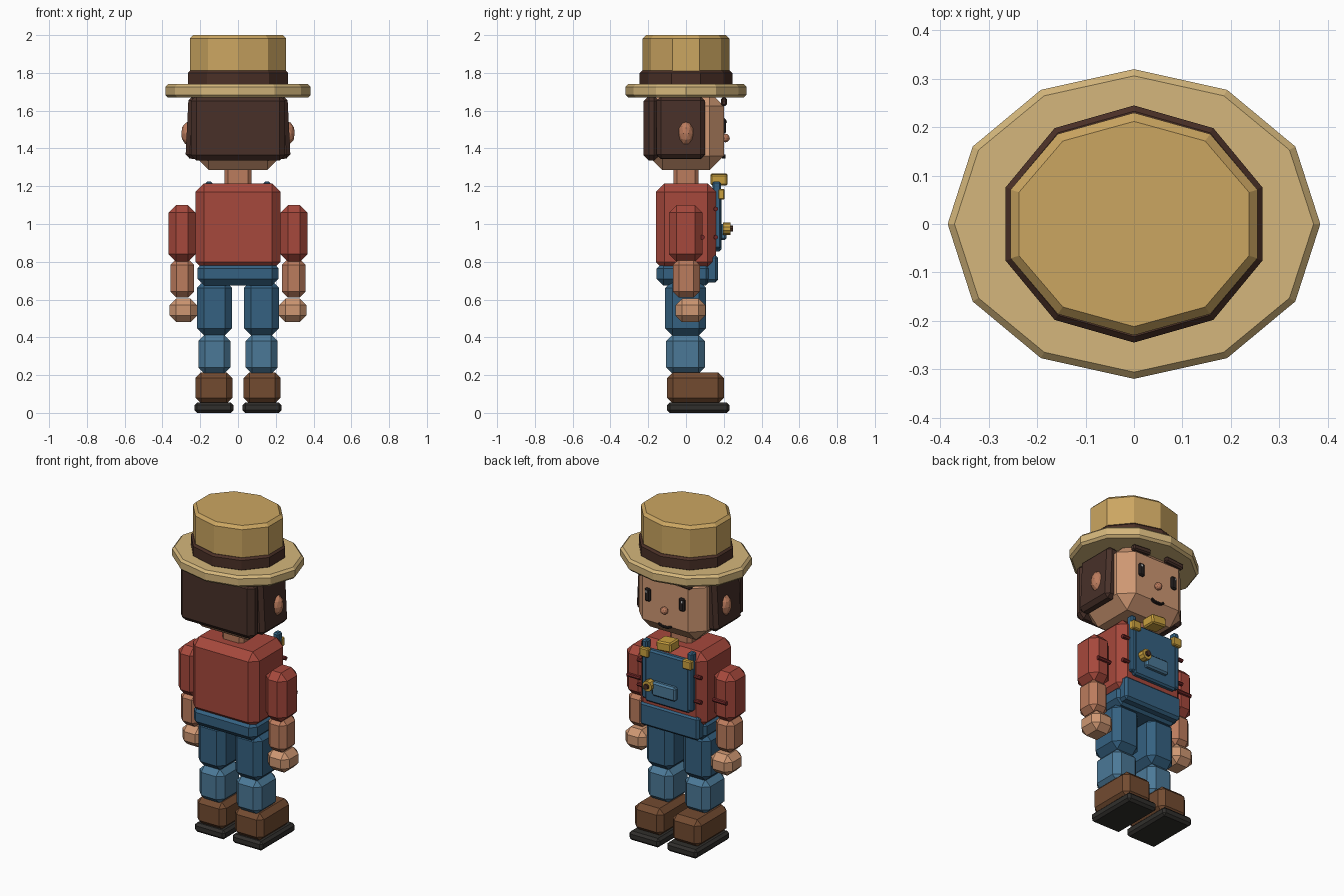
import bpy, bmesh, math
from mathutils import Matrix, Vector

if "Cube" in bpy.data.objects:
    bpy.data.objects.remove(bpy.data.objects["Cube"])

MATS = {}
COL = {
    "straw": (0.60, 0.38, 0.12), "brim": (0.66, 0.47, 0.20), "band": (0.07, 0.03, 0.02),
    "hair": (0.065, 0.03, 0.022), "skin": (0.62, 0.31, 0.17), "skin_dark": (0.50, 0.20, 0.11),
    "shirt": (0.38, 0.065, 0.045), "crease": (0.16, 0.02, 0.02), "denim": (0.035, 0.12, 0.22),
    "denim_light": (0.07, 0.19, 0.31), "boot": (0.17, 0.07, 0.03), "sole": (0.03, 0.028, 0.025),
    "brass": (0.60, 0.36, 0.05), "dark": (0.02, 0.015, 0.015), "white": (0.9, 0.9, 0.9),
}


def mat(key):
    if key not in MATS:
        MATS[key] = bpy.data.materials.new(key)
        MATS[key].diffuse_color = (*COL[key], 1)
    return MATS[key]


def finish(bm, name, colour):
    me = bpy.data.meshes.new(name)
    bm.to_mesh(me)
    bm.free()
    me.materials.append(mat(colour))
    ob = bpy.data.objects.new(name, me)
    bpy.context.collection.objects.link(ob)
    return ob


def box(name, colour, x, y, z, bevel=0.0, roll=0.0):
    """Chamfered box from (min, max) ranges, optionally rolled about y."""
    bm = bmesh.new()
    bmesh.ops.create_cube(bm, size=1)
    bmesh.ops.scale(bm, vec=[b - a for a, b in (x, y, z)], verts=bm.verts)
    if bevel:
        bmesh.ops.bevel(bm, geom=bm.edges[:], offset=bevel, segments=1,
                        affect='EDGES', profile=0.5)
    c = Vector([(a + b) / 2 for a, b in (x, y, z)])
    bm.transform(Matrix.Translation(c) @ Matrix.Rotation(roll, 4, 'Y'))
    return finish(bm, name, colour)


def pair(name, colour, x, y, z, bevel=0.0, roll=0.0):
    """The same box on both sides of x = 0."""
    box(name + "_right", colour, x, y, z, bevel, roll)
    box(name + "_left", colour, (-x[1], -x[0]), y, z, bevel, -roll)


def disc(name, colour, sides, rx, ry, z0, z1, b, b_low=None):
    """Elliptical prism with chamfered rims and a vertex on the y axis."""
    b_low = b if b_low is None else b_low
    bm = bmesh.new()
    rings = []
    for inset, z in ((b_low, z0), (0, z0 + b_low), (0, z1 - b), (b, z1)):
        rings.append([bm.verts.new(((rx - inset) * math.sin(i * math.tau / sides),
                                    (ry - inset) * math.cos(i * math.tau / sides), z))
                      for i in range(sides)])
    for lo, hi in zip(rings, rings[1:]):
        for i in range(sides):
            j = (i + 1) % sides
            bm.faces.new((lo[i], lo[j], hi[j], hi[i]))
    bm.faces.new(rings[0])
    bm.faces.new(rings[-1])
    bmesh.ops.recalc_face_normals(bm, faces=bm.faces)
    return finish(bm, name, colour)


def ball(name, colour, c, r):
    bm = bmesh.new()
    bmesh.ops.create_icosphere(bm, subdivisions=2, radius=1)
    bm.transform(Matrix.Translation(c) @ Matrix.Diagonal((*r, 1)))
    return finish(bm, name, colour)


def rod(name, colour, c, radius, length, axis, sides=8):
    bm = bmesh.new()
    bmesh.ops.create_cone(bm, cap_ends=True, segments=sides, radius1=radius,
                          radius2=radius, depth=length)
    turn = Matrix.Rotation(math.pi / 2, 4, 'Y' if axis == 'X' else 'X')
    bm.transform(Matrix.Translation(c) @ turn)
    return finish(bm, name, colour)


# Boots and legs
pair("sole", "sole", (0.025, 0.23), (-0.10, 0.23), (0, 0.055), 0.014)
pair("boot", "boot", (0.03, 0.225), (-0.10, 0.20), (0.05, 0.215), 0.03)
pair("shin", "denim_light", (0.04, 0.21), (-0.105, 0.10), (0.205, 0.415), 0.035)
pair("thigh", "denim", (0.032, 0.217), (-0.11, 0.107), (0.41, 0.70), 0.038)

# Hips and torso
box("hips", "denim", (-0.215, 0.215), (-0.155, 0.14), (0.675, 0.80), 0.035)
box("waist_panel", "denim", (-0.20, 0.20), (0.10, 0.17), (0.69, 0.835), 0.015)
box("torso", "shirt", (-0.225, 0.225), (-0.16, 0.16), (0.755, 1.215), 0.045)

# Overall bib, straps, pocket and fittings
box("bib", "denim", (-0.15, 0.15), (0.15, 0.187), (0.855, 1.175), 0.01)
box("bib_pocket", "denim_light", (-0.075, 0.085), (0.18, 0.215), (0.915, 1.0), 0.01)
pair("strap", "denim", (0.135, 0.172), (0.14, 0.185), (0.87, 1.225), 0.008)
pair("buckle", "brass", (0.115, 0.175), (0.17, 0.205), (1.13, 1.185), 0.006)
box("collar_clasp", "brass", (-0.05, 0.05), (0.13, 0.22), (1.207, 1.265), 0.008, 0.08)
rod("bib_button", "brass", (0.10, 0.215, 0.975), 0.032, 0.04, 'Y', 10)
rod("button_centre", "band", (0.10, 0.238, 0.975), 0.016, 0.02, 'Y')

# Arms, shirt creases
pair("upper_arm", "shirt", (0.225, 0.367), (-0.09, 0.087), (0.80, 1.10), 0.04)
pair("forearm", "skin_dark", (0.232, 0.358), (-0.07, 0.073), (0.61, 0.815), 0.032)
pair("hand", "skin", (0.217, 0.362), (-0.055, 0.102), (0.48, 0.605), 0.035)
for s, side in ((1, "right"), (-1, "left")):
    rod("sleeve_crease_" + side, "crease", (s * 0.29, 0.086, 0.93), 0.013, 0.09, 'X')
    for i, z in enumerate((1.08, 0.93)):
        rod(f"shirt_crease_{side}_{i}", "crease", (s * 0.175, 0.158, z), 0.012, 0.08, 'X')

# Neck, head and hair
box("neck", "skin_dark", (-0.072, 0.072), (-0.067, 0.067), (1.19, 1.31), 0.02)
box("head", "skin", (-0.23, 0.23), (-0.20, 0.20), (1.285, 1.70), 0.075)
box("hair_back", "hair", (-0.25, 0.25), (-0.225, -0.14), (1.335, 1.68), 0.03)
pair("hair_side", "hair", (0.195, 0.27), (-0.155, 0.10), (1.345, 1.675), 0.022, -0.05)

# Face and ears
for s, side in ((1, "right"), (-1, "left")):
    ball("ear_" + side, "skin_dark", (s * 0.255, 0, 1.48), (0.047, 0.043, 0.066))
pair("eye", "dark", (0.097, 0.135), (0.19, 0.213), (1.48, 1.56), 0.008)
pair("eye_glint", "white", (0.117, 0.127), (0.20, 0.216), (1.535, 1.548))
pair("eyebrow", "hair", (0.055, 0.18), (0.185, 0.217), (1.63, 1.665), 0.008, 0.08)
ball("nose", "skin_dark", (0, 0.21, 1.455), (0.023, 0.022, 0.023))
box("mouth", "dark", (-0.02, 0.02), (0.19, 0.21), (1.347, 1.36), 0.003)
pair("mouth_corner", "dark", (0.015, 0.045), (0.19, 0.21), (1.352, 1.365), 0.003, -0.4)

# Straw hat
disc("hat_brim", "brim", 12, 0.385, 0.32, 1.67, 1.74, 0.014)
disc("hat_band", "band", 10, 0.279, 0.245, 1.73, 1.812, 0.012)
disc("hat_crown", "straw", 10, 0.268, 0.23, 1.73, 2.0, 0.018)

for m in bpy.data.materials:
    if m.users and not m.is_grease_pencil:
        m.use_nodes = True
        m.node_tree.nodes["Principled BSDF"].inputs["Base Color"].default_value = m.diffuse_color
